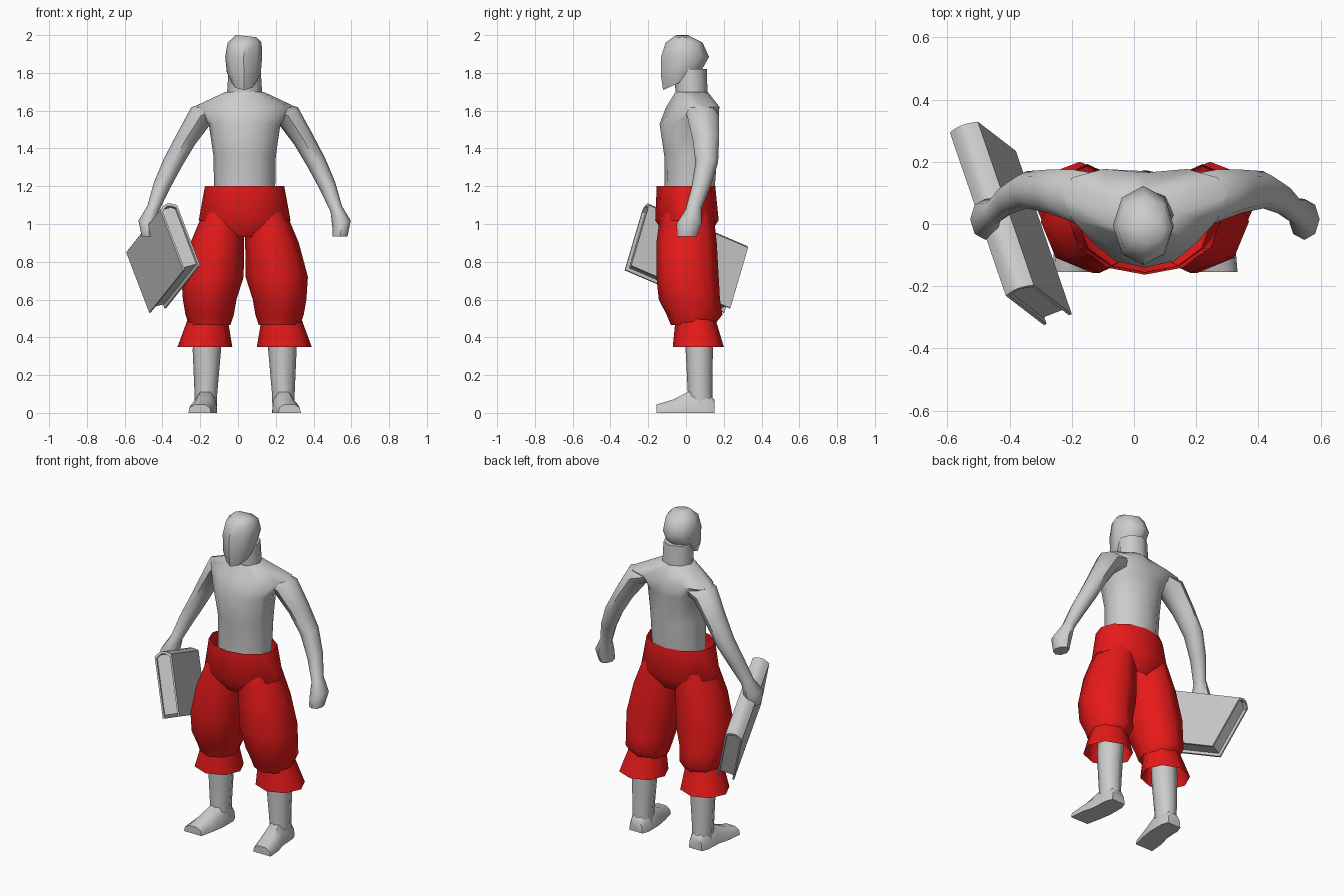
import bpy, bmesh, math
from mathutils import Vector, Euler

if "Cube" in bpy.data.objects:
    bpy.data.objects.remove(bpy.data.objects["Cube"])

CX = 0.035  # symmetry line of the figure

red = bpy.data.materials.new("red_cloth")
red.diffuse_color = (0.8, 0.01, 0.01, 1)
red.use_nodes = True
red.node_tree.nodes["Principled BSDF"].inputs["Base Color"].default_value = red.diffuse_color


def ring(x, y, z, rx, ry, tilt=0, pitch=0, bow=0, n=8):
    """Elliptic cross-section; tilt turns about y, pitch about x, bow pulls the sides back."""
    rot = Euler((math.radians(pitch), math.radians(-tilt), 0)).to_matrix()
    pts = []
    for i in range(n):
        a = 2 * math.pi * i / n
        p = Vector((rx * math.cos(a), ry * math.sin(a) + bow * abs(math.cos(a)), 0))
        pts.append(rot @ p + Vector((x, y, z)))
    return pts


def skin(name, rings, caps=True, mirror=False, material=None, offset=CX, angle=50):
    """Joins equal cross-sections into one surface."""
    bm = bmesh.new()
    loops = [[bm.verts.new(p) for p in r] for r in rings]
    n = len(loops[0])
    for a, b in zip(loops, loops[1:]):
        for i in range(n):
            j = (i + 1) % n
            bm.faces.new((a[i], a[j], b[j], b[i]))
    if caps:
        bm.faces.new(loops[0][::-1])
        bm.faces.new(loops[-1])
    bmesh.ops.recalc_face_normals(bm, faces=bm.faces)
    mesh = bpy.data.meshes.new(name)
    bm.to_mesh(mesh)
    bm.free()
    obj = bpy.data.objects.new(name, mesh)
    bpy.context.collection.objects.link(obj)
    obj.location.x = offset
    if material:
        mesh.materials.append(material)
    bpy.ops.object.select_all(action='DESELECT')
    obj.select_set(True)
    bpy.context.view_layer.objects.active = obj
    bpy.ops.object.shade_smooth_by_angle(angle=math.radians(angle))
    if mirror:
        m = obj.modifiers.new("mirror", 'MIRROR')
        m.use_clip = False
        m.use_mirror_merge = False
    return obj


# Torso with sloping shoulders
skin("torso", [
    ring(0, .015, 1.10, .16, .13, n=12),
    ring(0, .025, 1.36, .165, .14, n=12),
    ring(0, .015, 1.53, .19, .155, n=12),
    ring(0, .03, 1.62, .27, .135, bow=.06, n=12),
    ring(0, .03, 1.70, .10, .085, n=12)])

# Neck and head
skin("neck", [ring(0, .03, 1.66, .095, .085), ring(0, .025, 1.82, .085, .085)])
skin("head", [
    ring(-.004, -.03, 1.75, .065, .10, pitch=24),
    ring(-.004, -.022, 1.80, .09, .112, pitch=12),
    ring(-.005, -.005, 1.885, .098, .127),
    ring(0, -.01, 1.96, .09, .098),
    ring(.01, -.02, 1.995, .055, .04, tilt=-7)])

# Arms with fists
skin("arm", [
    ring(.15, .07, 1.60, .06, .09, 50),
    ring(.23, .09, 1.575, .068, .085, 40),
    ring(.31, .105, 1.45, .056, .07, 30),
    ring(.38, .11, 1.325, .052, .06, 25),
    ring(.44, .08, 1.20, .045, .05, 27),
    ring(.485, .04, 1.08, .034, .042, 28),
    ring(.513, .015, 1.00, .052, .066, 20),
    ring(.505, .005, .935, .04, .052)], mirror=True)

# Lower legs
skin("shin", [
    ring(.19, .07, .55, .075, .075),
    ring(.20, .07, .33, .075, .072),
    ring(.205, .075, .10, .06, .065),
    ring(.205, .075, .03, .058, .07)], mirror=True)


# Feet: flat-soled sections from heel to toe
def foot_section(y, x, w, h):
    return [Vector((x + w * a, y, h * b)) for a, b in
            ((-1, 0), (1, 0), (.9, .6), (.45, 1), (-.45, 1), (-.9, .6))]


skin("foot", [
    foot_section(.15, .205, .045, .07), foot_section(.11, .205, .06, .11),
    foot_section(.01, .208, .062, .11), foot_section(-.07, .225, .066, .07),
    foot_section(-.155, .238, .06, .045)], mirror=True)

# Baggy trousers: waist, then legs with flared cuffs
skin("trouser_waist", [
    ring(0, 0, 1.20, .21, .155, n=12),
    ring(0, .005, 1.02, .243, .168, n=12),
    ring(0, .005, .93, .15, .11, n=12)], caps=False, material=red)
skin("trouser_leg", [
    ring(.11, .005, 1.06, .11, .14),
    ring(.145, .003, .90, .142, .16),
    ring(.170, .008, .72, .165, .165),
    ring(.185, .018, .60, .142, .162),
    ring(.185, .045, .52, .128, .148),
    ring(.185, .035, .465, .11, .115),
    ring(.195, .05, .50, .105, .105),
    ring(.21, .065, .35, .145, .135)], caps=False, mirror=True, material=red, angle=60)

# Book held by the spine: u runs along it, v across the cover, t through it
corner = Vector((-.60, .30, .87))
u = Vector((.18, -.525, .225))
v = Vector((.13, -.10, -.34))
t = Vector((.09, .035, .025))


def book_slab(name, u0, u1, profile):
    skin(name, [[corner + u * s + v * a + t * b for a, b in profile] for s in (u0, u1)],
         offset=0, angle=35)


arc = [(.06 - .06 * math.sin(math.pi * i / 6), i / 6) for i in range(7)]
inner = [(a + .035, .1 + .8 * b) for a, b in arc]
book_slab("book_cover", 0, 1, [(1, 0)] + arc + [(1, 1), (1, .9)] + inner[::-1] + [(1, .1)])
book_slab("book_pages", .03, .97, [(.05, .08), (.05, .92), (.95, .92), (.95, .08)])
